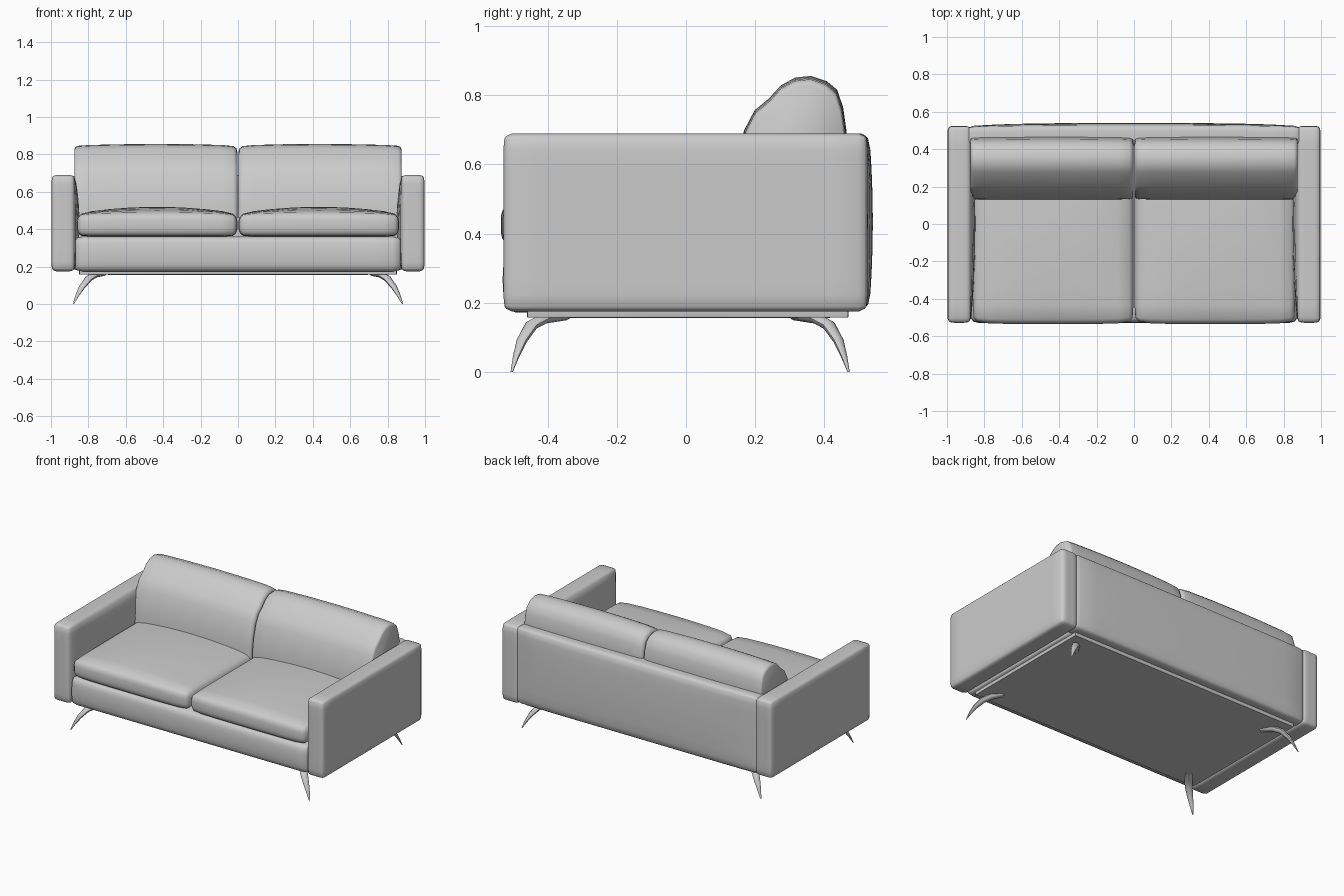
import bpy, bmesh, math
from mathutils import Vector

if "Cube" in bpy.data.objects:
    bpy.data.objects.remove(bpy.data.objects["Cube"])


def finish(name, bm, mirror="", y_offset=0.0, angle=50):
    bmesh.ops.recalc_face_normals(bm, faces=bm.faces)
    me = bpy.data.meshes.new(name)
    bm.to_mesh(me)
    bm.free()
    ob = bpy.data.objects.new(name, me)
    bpy.context.collection.objects.link(ob)
    ob.location.y = y_offset
    if mirror:
        m = ob.modifiers.new("Mirror", 'MIRROR')
        m.use_axis = ["X" in mirror, "Y" in mirror, False]
        m.use_mirror_merge = False
    bpy.ops.object.select_all(action='DESELECT')
    ob.select_set(True)
    bpy.context.view_layer.objects.active = ob
    bpy.ops.object.shade_smooth_by_angle(angle=math.radians(angle))
    return ob


def padded_box(name, lo, hi, r, swell=None, cuts=9, mirror=""):
    """Rounded box; swell(u, v, w) returns an offset for unit coordinates."""
    lo, hi = Vector(lo), Vector(hi)
    mid, half = (lo + hi) / 2, (hi - lo) / 2
    bm = bmesh.new()
    bmesh.ops.create_cube(bm, size=2)
    bmesh.ops.subdivide_edges(bm, edges=bm.edges[:], cuts=cuts, use_grid_fill=True)
    for v in bm.verts:
        u = Vector([math.sin(c * math.pi / 2) for c in v.co])
        p = Vector([u[i] * half[i] for i in range(3)])
        core = Vector([max(r - half[i], min(half[i] - r, p[i])) for i in range(3)])
        d = p - core
        if d.length > 1e-6:
            p = core + d.normalized() * r
        if swell:
            p += Vector(swell(*u))
        v.co = mid + p
    return finish(name, bm, mirror)


def loft(name, rings, mirror="", y_offset=0.0, angle=50):
    bm = bmesh.new()
    loops = [[bm.verts.new(p) for p in ring] for ring in rings]
    n = len(loops[0])
    for a, b in zip(loops, loops[1:]):
        for i in range(n):
            j = (i + 1) % n
            bm.faces.new((a[i], a[j], b[j], b[i]))
    bm.faces.new(loops[0])
    bm.faces.new(loops[-1])
    return finish(name, bm, mirror, y_offset, angle)


def dome(a, b):
    return (1 - a * a) * (1 - b * b)


# Arms: flat outside, padded towards the seat
padded_box("arm", (0.872, -0.528, 0.175), (0.998, 0.525, 0.69), 0.028,
           lambda u, v, w: (-0.025 * dome(v, w) if u < 0 else 0, 0, 0), mirror="X")

# Back panel, slightly bowed to the rear
padded_box("back_panel", (-0.90, 0.42, 0.18), (0.90, 0.522, 0.69), 0.03,
           lambda u, v, w: (0, 0.018 * (1 - u ** 4) * (1 - 0.6 * w * w) if v > 0 else 0, 0))

# Front rail and seat frame
padded_box("seat_frame", (-0.87, -0.518, 0.172), (0.87, 0.46, 0.362), 0.03,
           lambda u, v, w: (0, -0.012 * (1 - w * w) if v < 0 else 0, 0))

# Underside plate
padded_box("underside_plate", (-0.85, -0.46, 0.156), (0.85, 0.47, 0.2), 0.006, cuts=3)

# Seat cushions, crowned on top
padded_box("seat_cushion", (0.003, -0.525, 0.36), (0.862, 0.43, 0.485), 0.045,
           lambda u, v, w: (0, -0.01 * (1 - u ** 4) if v < -0.9 else 0,
                            0.035 * (1 - u * u) * (1 - 0.8 * v * v) if w > 0 else 0),
           mirror="X")

# Back cushions: leaning side profile lofted across the width
profile = [(0.13, 0.46), (0.133, 0.52), (0.145, 0.60), (0.17, 0.695), (0.20, 0.752),
           (0.24, 0.785), (0.275, 0.823), (0.315, 0.845), (0.36, 0.85), (0.405, 0.835),
           (0.435, 0.81), (0.452, 0.76), (0.462, 0.69), (0.455, 0.58), (0.44, 0.46)]
sections = [(0.003, 0.90), (0.008, 0.955), (0.025, 0.985), (0.08, 1.0), (0.25, 1.012),
            (0.45, 1.016), (0.65, 1.01), (0.80, 1.0), (0.855, 0.99), (0.868, 0.975),
            (0.873, 0.95)]
cy, cz = 0.31, 0.46
loft("back_cushion", [[(x, cy + (y - cy) * s, cz + (z - cz) * s) for y, z in profile]
                      for x, s in sections], mirror="X")

# Splayed, tapering legs
path = [((0.72, 0.33, 0.165), 0.022), ((0.765, 0.39, 0.157), 0.024),
        ((0.80, 0.43, 0.135), 0.023), ((0.835, 0.458, 0.09), 0.018),
        ((0.86, 0.474, 0.045), 0.011), ((0.88, 0.487, 0.002), 0.004)]
pts = [Vector(p) for p, _ in path]
side = Vector((0.8, -0.6, 0)).normalized()
rings = []
for i, (p, r) in enumerate(path):
    t = (pts[min(i + 1, len(pts) - 1)] - pts[max(i - 1, 0)]).normalized()
    a = (side - t * side.dot(t)).normalized()
    b = t.cross(a)
    rings.append([pts[i] + a * r * math.cos(k * math.pi / 4) + b * r * 0.7 * math.sin(k * math.pi / 4)
                  for k in range(8)])
for v in rings[-1]:
    v.z = 0.0
loft("leg", rings, mirror="XY", y_offset=-0.017, angle=60)
